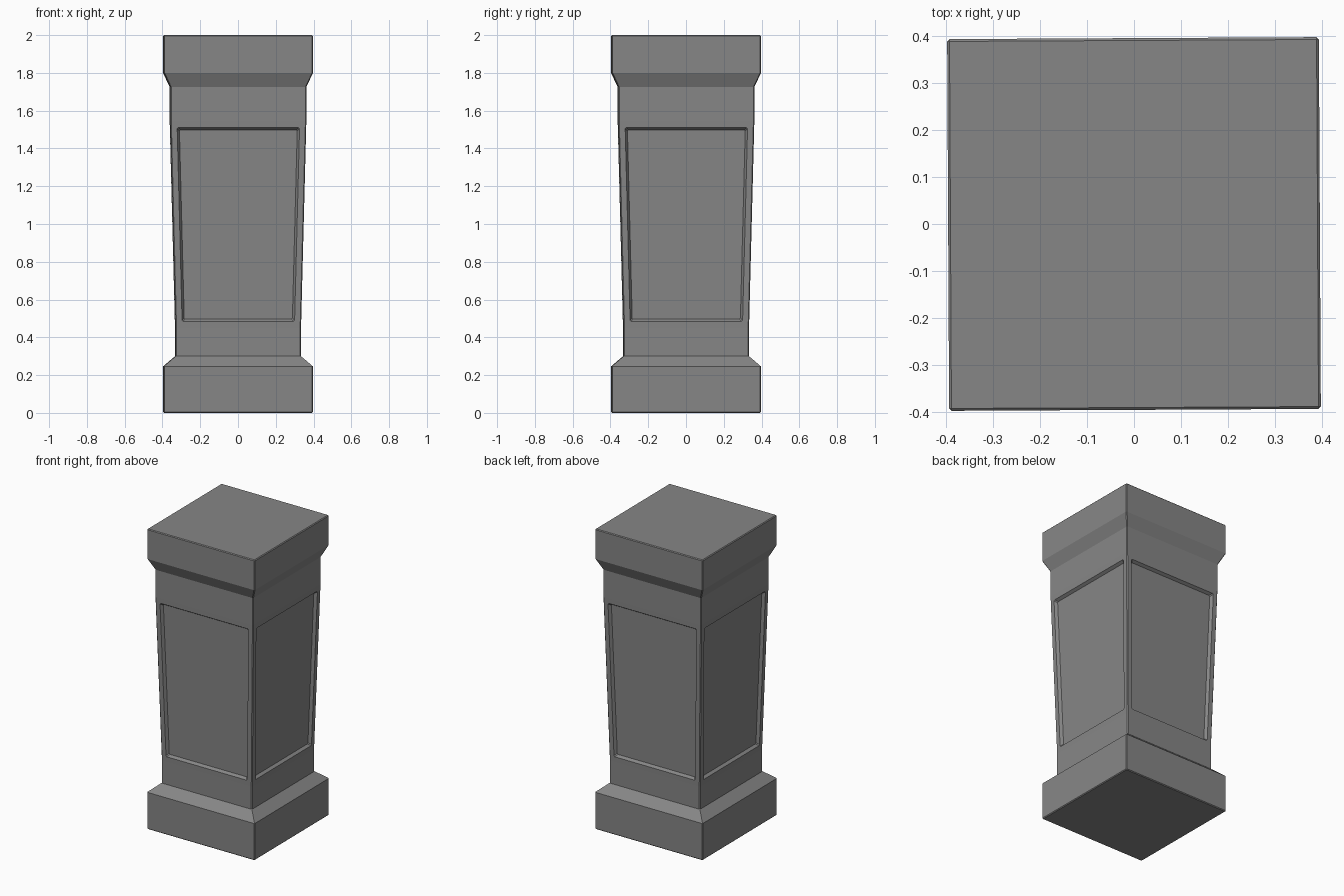
import bpy, bmesh, math

if "Cube" in bpy.data.objects:
    bpy.data.objects.remove(bpy.data.objects["Cube"])

# Square pillar profile: (half width, height)
PROFILE = [(0.395, 0), (0.395, 0.246), (0.332, 0.30), (0.332, 0.45),
           (0.36, 1.545), (0.36, 1.725), (0.395, 1.80), (0.395, 2.0)]
SHAFT = 3  # profile segment that carries the recessed panels

bm = bmesh.new()
rings = [[bm.verts.new((sx * r, sy * r, z))
          for sx, sy in ((-1, -1), (1, -1), (1, 1), (-1, 1))] for r, z in PROFILE]

# Walls, base to cap
panels = []
for i, (low, high) in enumerate(zip(rings, rings[1:])):
    for k in range(4):
        n = (k + 1) % 4
        face = bm.faces.new((low[k], low[n], high[n], high[k]))
        if i == SHAFT:
            panels.append(face)
bm.faces.new(rings[0][::-1])
bm.faces.new(rings[-1])
bm.normal_update()

# Recessed panel on each side: flat border, then sloped ledge
bmesh.ops.inset_individual(bm, faces=panels, thickness=0.035, use_even_offset=True)
bmesh.ops.inset_individual(bm, faces=panels, thickness=0.012, depth=-0.018,
                           use_even_offset=True)

mesh = bpy.data.meshes.new("pillar")
bm.to_mesh(mesh)
bm.free()
pillar = bpy.data.objects.new("pillar", mesh)
bpy.context.collection.objects.link(pillar)
pillar.rotation_euler.z = math.radians(0.3)

# Dark grey stone
stone = bpy.data.materials.new("dark_stone")
stone.diffuse_color = (0.24, 0.24, 0.24, 1)
stone.use_nodes = True
stone.node_tree.nodes["Principled BSDF"].inputs["Base Color"].default_value = stone.diffuse_color
mesh.materials.append(stone)

# Small chamfer on the square corners
bevel = pillar.modifiers.new("chamfer", 'BEVEL')
bevel.width = 0.005
bevel.segments = 1
bevel.limit_method = 'ANGLE'
bevel.angle_limit = math.radians(65)
